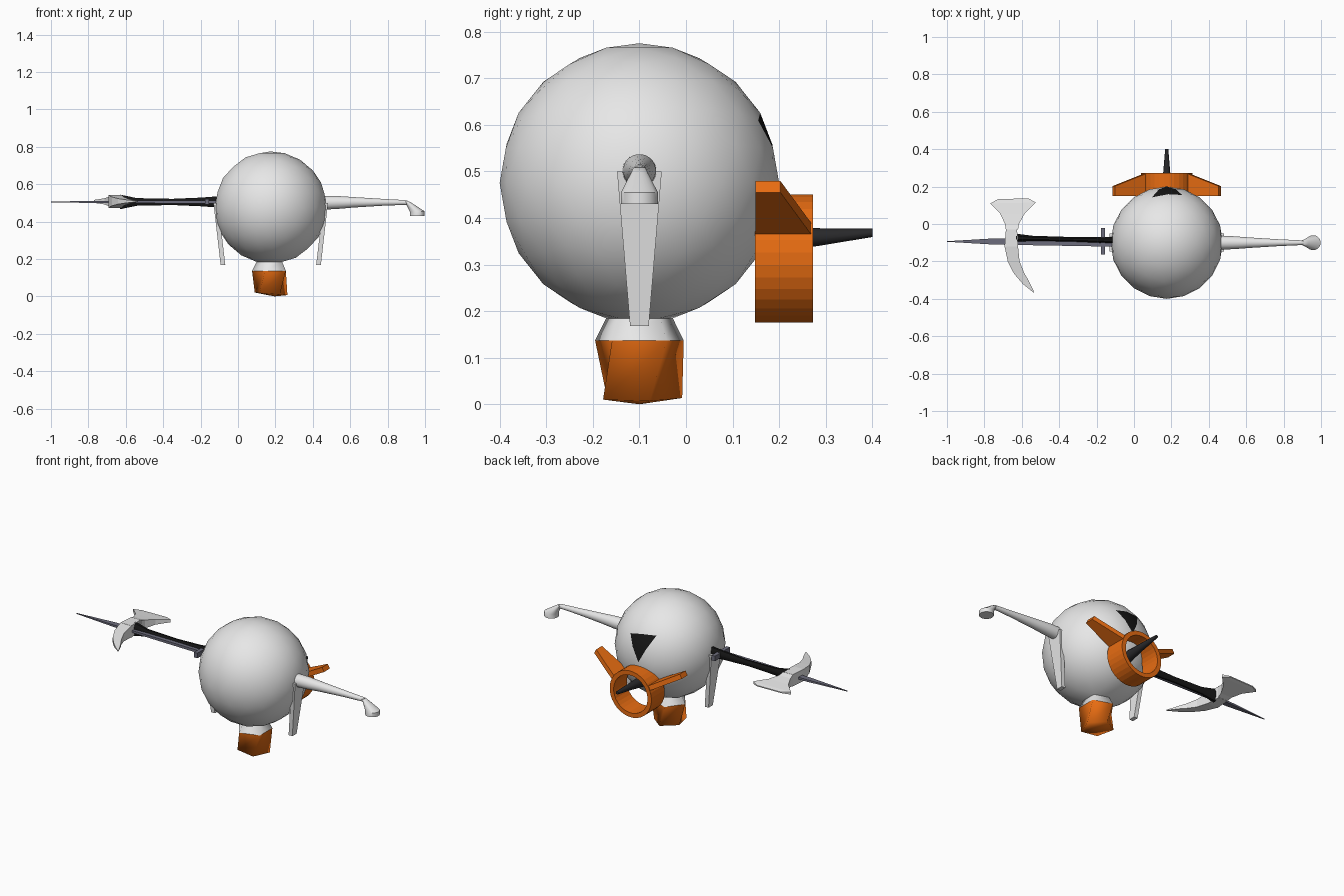
import bpy, bmesh, math
from mathutils import Vector

if "Cube" in bpy.data.objects:
    bpy.data.objects.remove(bpy.data.objects["Cube"])

CX, CY, CZ, R = 0.175, -0.1, 0.475, 0.3


def material(name, rgb):
    m = bpy.data.materials.new(name)
    m.diffuse_color = (*rgb, 1)
    m.use_nodes = True
    m.node_tree.nodes["Principled BSDF"].inputs["Base Color"].default_value = m.diffuse_color
    return m


GREY = material("light grey", (0.8, 0.8, 0.8))
ORANGE = material("orange", (0.8, 0.15, 0.006))
BLACK = material("black", (0.008, 0.008, 0.008))
CHARCOAL = material("charcoal", (0.022, 0.022, 0.024))
STEEL = material("blue grey", (0.15, 0.15, 0.2))


def finish(bm, name, mats, angle=None):
    bmesh.ops.recalc_face_normals(bm, faces=bm.faces[:])
    me = bpy.data.meshes.new(name)
    bm.to_mesh(me)
    bm.free()
    ob = bpy.data.objects.new(name, me)
    bpy.context.collection.objects.link(ob)
    for m in mats:
        me.materials.append(m)
    if angle:
        bpy.ops.object.select_all(action='DESELECT')
        ob.select_set(True)
        bpy.context.view_layer.objects.active = ob
        bpy.ops.object.shade_smooth_by_angle(angle=math.radians(angle))
    return ob


def loft(name, rings, mat, angle=None, closed=False):
    """Bridge equal rings of points; cap the ends unless closed."""
    bm = bmesh.new()
    vs = [[bm.verts.new(p) for p in ring] for ring in rings]
    pairs = list(zip(vs, vs[1:])) + ([(vs[-1], vs[0])] if closed else [])
    for a, b in pairs:
        n = len(a)
        for i in range(n):
            j = (i + 1) % n
            bm.faces.new((a[i], a[j], b[j], b[i]))
    if not closed:
        bm.faces.new(vs[0])
        bm.faces.new(vs[-1])
    return finish(bm, name, [mat], angle)


def circle(c, normal, r, n=24, r2=None):
    """Ellipse of points around c, square to normal; r2 is the more vertical radius."""
    nrm = Vector(normal).normalized()
    side = nrm.cross(Vector((0, 0, 1)))
    side = side.normalized() if side.length > 0.01 else Vector((0, 1, 0))
    up = side.cross(nrm)
    r2 = r2 or r
    return [Vector(c) + side * r * math.cos(t) + up * r2 * math.sin(t)
            for t in (2 * math.pi * (i + 0.5) / n for i in range(n))]


def flat_blade(name, sections, z, mat):
    """Horizontal blade from (x1, y1, x2, y2, half thickness) cross-sections."""
    return loft(name, [[(a, b, z - h), (c, d, z - h), (c, d, z + h), (a, b, z + h)]
                       for a, b, c, d, h in sections], mat)


# Body: faceted ball whose bottom fan is pulled down into a neck and a foot
bm = bmesh.new()
bmesh.ops.create_icosphere(bm, subdivisions=3, radius=R)
bmesh.ops.translate(bm, verts=bm.verts[:], vec=(CX, CY, CZ))
pole = min(bm.verts, key=lambda v: v.co.z)
fan = list(pole.link_faces)
for radius, z, twist, tilt in ((0.1, 0.137, 0, 0), (0.092, 0.014, math.radians(-22), -0.08)):
    geo = bmesh.ops.extrude_face_region(bm, geom=fan)["geom"]
    fan = [g for g in geo if isinstance(g, bmesh.types.BMFace)]
    for v in {v for f in fan for v in f.verts}:
        d = v.co - Vector((CX, CY, 0))
        if math.hypot(d.x, d.y) < 0.02:
            v.co = (CX + 0.02, CY, z - 0.014)
        else:
            t = math.atan2(d.y, d.x) + twist
            x = radius * math.cos(t)
            v.co = (CX + x, CY + radius * math.sin(t), z + tilt * x)

# Foot is orange, and one large triangle on the back is black
a, b, c = Vector((0.276, 0.851, 0.447)), Vector((-0.263, 0.809, 0.526)), Vector((0, 1, 0))
sides = [a.cross(b), b.cross(c), c.cross(a)]
sign = 1 if sides[0].dot(c) > 0 else -1
for f in bm.faces:
    m = f.calc_center_median()
    d = m - Vector((CX, CY, CZ))
    if m.z < 0.13:
        f.material_index = 1
    elif all(sign * s.dot(d) > 0 for s in sides):
        f.material_index = 2
finish(bm, "body", [GREY, ORANGE, BLACK], 80)

# Side legs: tapered slabs hanging from the ball's equator
for name, s in (("right_leg", 1), ("left_leg", -1)):
    rings = []
    for xi, xo, hw, z in ((0.282, 0.306, 0.048, 0.5), (0.243, 0.268, 0.02, 0.168)):
        rings.append([(CX + s * xi, CY - hw, z), (CX + s * xo, CY - hw, z),
                      (CX + s * xo, CY + hw, z), (CX + s * xi, CY + hw, z)])
    loft(name, rings, GREY)

# Right arm: tapered tube, bent into a flared hand
loft("right_arm", [circle((x, CY, z), (1, 0, 0), r) for x, z, r in
                   ((0.44, 0.5, 0.037), (0.53, 0.502, 0.035), (0.62, 0.503, 0.028),
                    (0.78, 0.503, 0.018), (0.89, 0.502, 0.013), (0.905, 0.5, 0.012))],
     GREY, 40)
loft("right_hand", [circle((x, CY, z), (0, 0, -1), r) for x, z, r in
                    ((0.9, 0.508, 0.013), (0.915, 0.497, 0.018), (0.958, 0.455, 0.04),
                     (0.958, 0.43, 0.04))], GREY, 40)

# Left side: sword with its crossguard
flat_blade("sword_blade", [(-0.1, -0.12, -0.1, -0.075, 0.008),
                           (-0.17, -0.12, -0.17, -0.075, 0.008),
                           (-0.75, -0.11, -0.75, -0.077, 0.006),
                           (-1.0, -0.095, -1.0, -0.092, 0.002)], 0.505, STEEL)
flat_blade("sword_guard", [(-0.176, -0.163, -0.154, -0.163, 0.015),
                           (-0.176, -0.022, -0.154, -0.022, 0.015)], 0.505, STEEL)

# Axe: handle, block, fan-shaped blade and curved spike
loft("axe_handle", [circle((x, y, 0.505), (-1, 0, 0), ry, 8, rz) for x, y, ry, rz in
                    ((-0.1, -0.087, 0.018, 0.033), (-0.2, -0.085, 0.016, 0.025),
                     (-0.35, -0.081, 0.013, 0.018), (-0.54, -0.077, 0.015, 0.022),
                     (-0.63, -0.073, 0.023, 0.042))], BLACK, 35)
flat_blade("axe_block", [(-0.692, -0.12, -0.62, -0.12, 0.035),
                         (-0.685, -0.03, -0.625, -0.03, 0.035)], 0.508, GREY)
flat_blade("axe_blade", [(-0.685, -0.03, -0.62, -0.03, 0.034),
                         (-0.69, 0.0, -0.615, 0.0, 0.025),
                         (-0.715, 0.055, -0.585, 0.055, 0.016),
                         (-0.77, 0.11, -0.525, 0.115, 0.008),
                         (-0.725, 0.133, -0.565, 0.137, 0.003)], 0.508, GREY)
flat_blade("axe_spike", [(-0.692, -0.12, -0.62, -0.12, 0.034),
                         (-0.675, -0.2, -0.612, -0.2, 0.024),
                         (-0.642, -0.265, -0.588, -0.26, 0.015),
                         (-0.595, -0.32, -0.562, -0.305, 0.008),
                         (-0.537, -0.367, -0.534, -0.364, 0.002)], 0.508, GREY)

# Tail: open ring behind the ball
RZ = 0.3125
loft("tail_ring", [circle((CX, y, RZ), (0, 1, 0), r, 32) for y, r in
                   ((0.148, 0.138), (0.273, 0.138), (0.273, 0.112), (0.148, 0.112))],
     ORANGE, closed=True)

# Tail fins: raised, swept plates on both sides of the ring
slope = math.radians(28.6)
for name, s in (("right_fin", 1), ("left_fin", -1)):
    rings = []
    for dist, y0, y1 in ((0.125, 0.149, 0.272), (0.322, 0.149, 0.203)):
        ring = []
        for y, h in ((y0, -0.014), (y1, -0.014), (y1, 0.014), (y0, 0.014)):
            ring.append((CX + s * (dist * math.cos(slope) - h * math.sin(slope)), y,
                         RZ + dist * math.sin(slope) + h * math.cos(slope)))
        rings.append(ring)
    loft(name, rings, ORANGE)

# Tail spike: dark cone through the ring
loft("tail_spike", [circle((CX, y, z), (0, 1, 0), r, 10) for y, z, r in
                    ((0.14, 0.345, 0.033), (0.272, 0.358, 0.02), (0.4, 0.368, 0.009))],
     CHARCOAL, 45)
